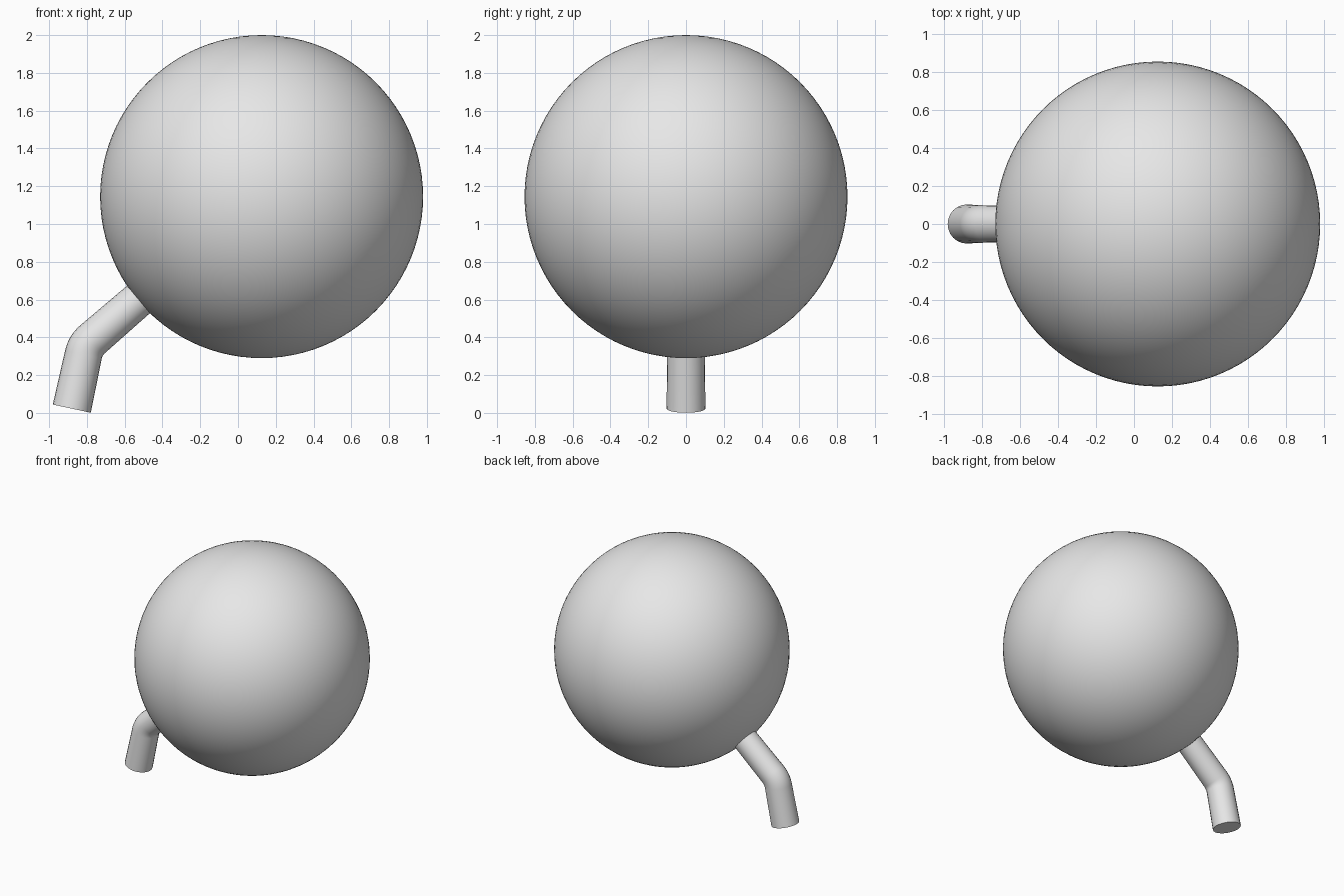
import bpy
from mathutils import Vector

cube = bpy.data.objects.get("Cube")
if cube:
    bpy.data.objects.remove(cube, do_unlink=True)

# Single plain grey
grey = bpy.data.materials.new("light_grey")
grey.use_nodes = True
colour = (0.8, 0.8, 0.8, 1)
grey.diffuse_color = colour
grey.node_tree.nodes["Principled BSDF"].inputs["Base Color"].default_value = colour


def finish(obj, name):
    obj.name = name
    obj.data.materials.clear()
    obj.data.materials.append(grey)
    bpy.ops.object.shade_smooth_by_angle()


# Large round body
bpy.ops.mesh.primitive_uv_sphere_add(segments=96, ring_count=48, radius=0.855,
                                     location=(0.125, 0, 1.145))
finish(bpy.context.object, "ball_body")

# Bent stem: two straight runs joined by a short rounded elbow
foot = Vector((-0.88, 0, 0.0225))
elbow = Vector((-0.808, 0, 0.357))
root = Vector((-0.48, 0, 0.641))
start = elbow + (foot - elbow).normalized() * 0.05
end = elbow + (root - elbow).normalized() * 0.05
path = [foot]
for i in range(11):
    t = i / 10
    path.append(start.lerp(elbow, t).lerp(elbow.lerp(end, t), t))
path.append(root)

curve = bpy.data.curves.new("stem", "CURVE")
curve.dimensions = "3D"
curve.bevel_depth = 1
curve.bevel_resolution = 10
curve.use_fill_caps = True
spline = curve.splines.new("POLY")
spline.points.add(len(path) - 1)
for point, co in zip(spline.points, path):
    point.co = (*co, 1)
    # Slight taper towards the body
    point.radius = 0.103 - 0.009 * min(1, (co - foot).length / (root - foot).length)

stem = bpy.data.objects.new("stem", curve)
bpy.context.collection.objects.link(stem)
bpy.ops.object.select_all(action="DESELECT")
stem.select_set(True)
bpy.context.view_layer.objects.active = stem
bpy.ops.object.convert(target="MESH")
finish(bpy.context.object, "bent_stem")
